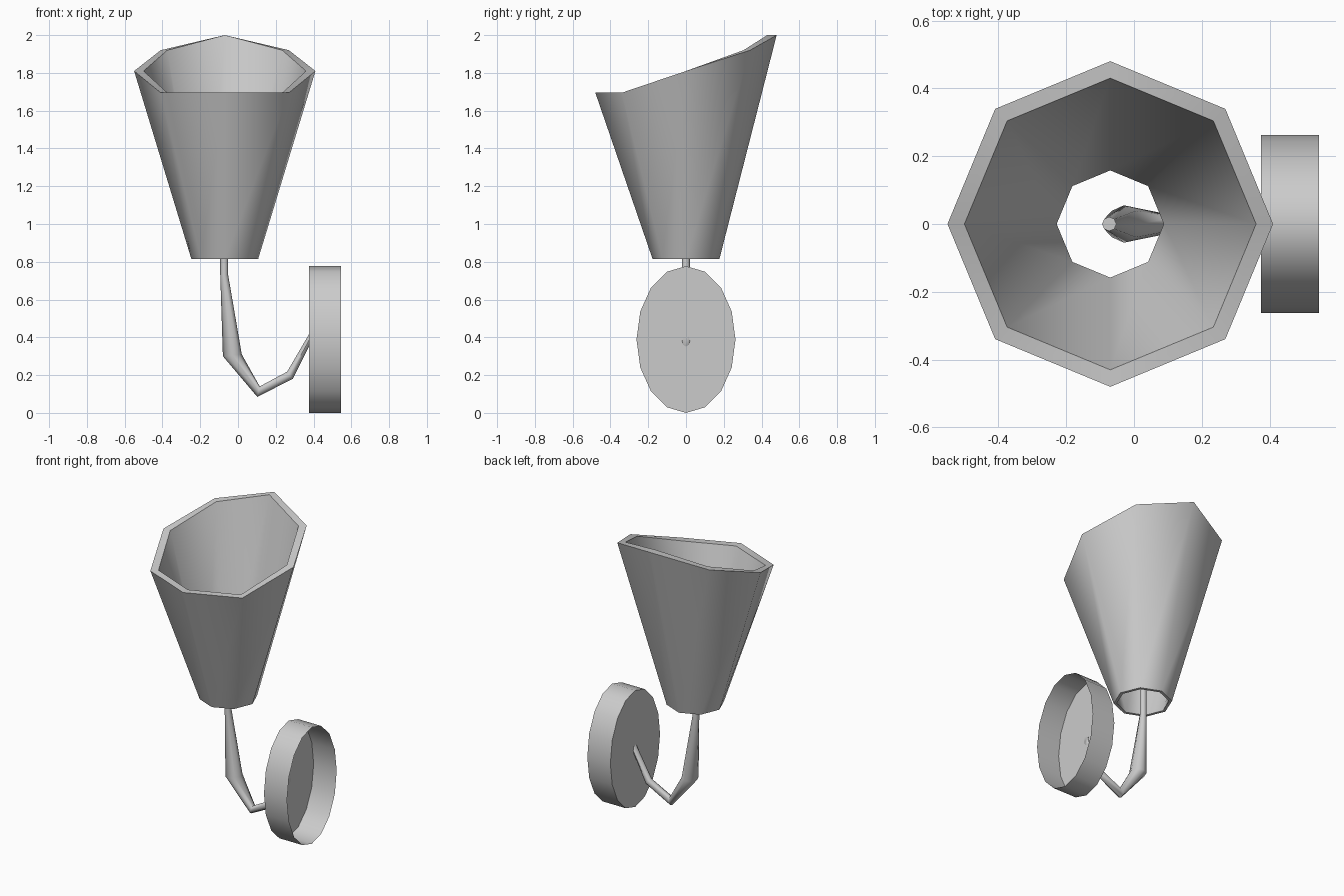
import bpy, bmesh, math
from math import sin, cos, pi
from mathutils import Vector

if "Cube" in bpy.data.objects:
    bpy.data.objects.remove(bpy.data.objects["Cube"])


def loft(name, rings, close=False, cap_first=False, cap_last=False, angle=50):
    """Skin a list of equal-length point rings into one object."""
    bm = bmesh.new()
    vs = [[bm.verts.new(p) for p in ring] for ring in rings]
    pairs = list(zip(vs, vs[1:])) + ([(vs[-1], vs[0])] if close else [])
    n = len(vs[0])
    for a, b in pairs:
        for i in range(n):
            j = (i + 1) % n
            bm.faces.new((a[i], a[j], b[j], b[i]))
    if cap_first:
        bm.faces.new(vs[0][::-1])
    if cap_last:
        bm.faces.new(vs[-1])
    bmesh.ops.recalc_face_normals(bm, faces=bm.faces[:])
    mesh = bpy.data.meshes.new(name)
    bm.to_mesh(mesh)
    bm.free()
    ob = bpy.data.objects.new(name, mesh)
    bpy.context.collection.objects.link(ob)
    bpy.ops.object.select_all(action='DESELECT')
    ob.select_set(True)
    bpy.context.view_layer.objects.active = ob
    bpy.ops.object.shade_smooth_by_angle(angle=math.radians(angle))
    return ob


# Lampshade: thick octagonal cone with a slanted rim, open at both ends
CX = -0.07
RIM_Z = [1.81, 1.92, 2.0, 1.92, 1.81, 1.695, 1.695, 1.695]


def octagon(r, heights):
    return [(CX + r * cos(i * pi / 4), r * sin(i * pi / 4), heights[i]) for i in range(8)]


base = [0.815] * 8
loft("lampshade", [octagon(0.177, base), octagon(0.48, RIM_Z),
                   octagon(0.43, RIM_Z), octagon(0.158, base)], close=True)

# Curved arm: each section is (outer x,z), (inner x,z), half depth in y
sections = [
    ((-0.094, 0.95), (-0.052, 0.95), 0.021),
    ((-0.094, 0.73), (-0.052, 0.73), 0.021),
    ((-0.080, 0.30), (0.020, 0.31), 0.055),
    ((0.102, 0.085), (0.115, 0.14), 0.027),
    ((0.290, 0.18), (0.260, 0.218), 0.022),
    ((0.378, 0.357), (0.378, 0.42), 0.021),
]
rings = []
for (x0, z0), (x1, z1), hy in sections:
    a, b = Vector((x0, 0, z0)), Vector((x1, 0, z1))
    mid, half = (a + b) / 2, (b - a) / 2
    rings.append([mid + half * cos(i * pi / 4) + Vector((0, hy * sin(i * pi / 4), 0))
                  for i in range(8)])
loft("curved_arm", rings, cap_first=True, cap_last=True)

# Wall plate: oval shallow cup, open towards the wall
plate = [[(x, 0.262 * sin(i * pi / 8), 0.3885 + 0.3885 * cos(i * pi / 8)) for i in range(16)]
         for x in (0.375, 0.545)]
loft("wall_plate", plate, cap_first=True)
